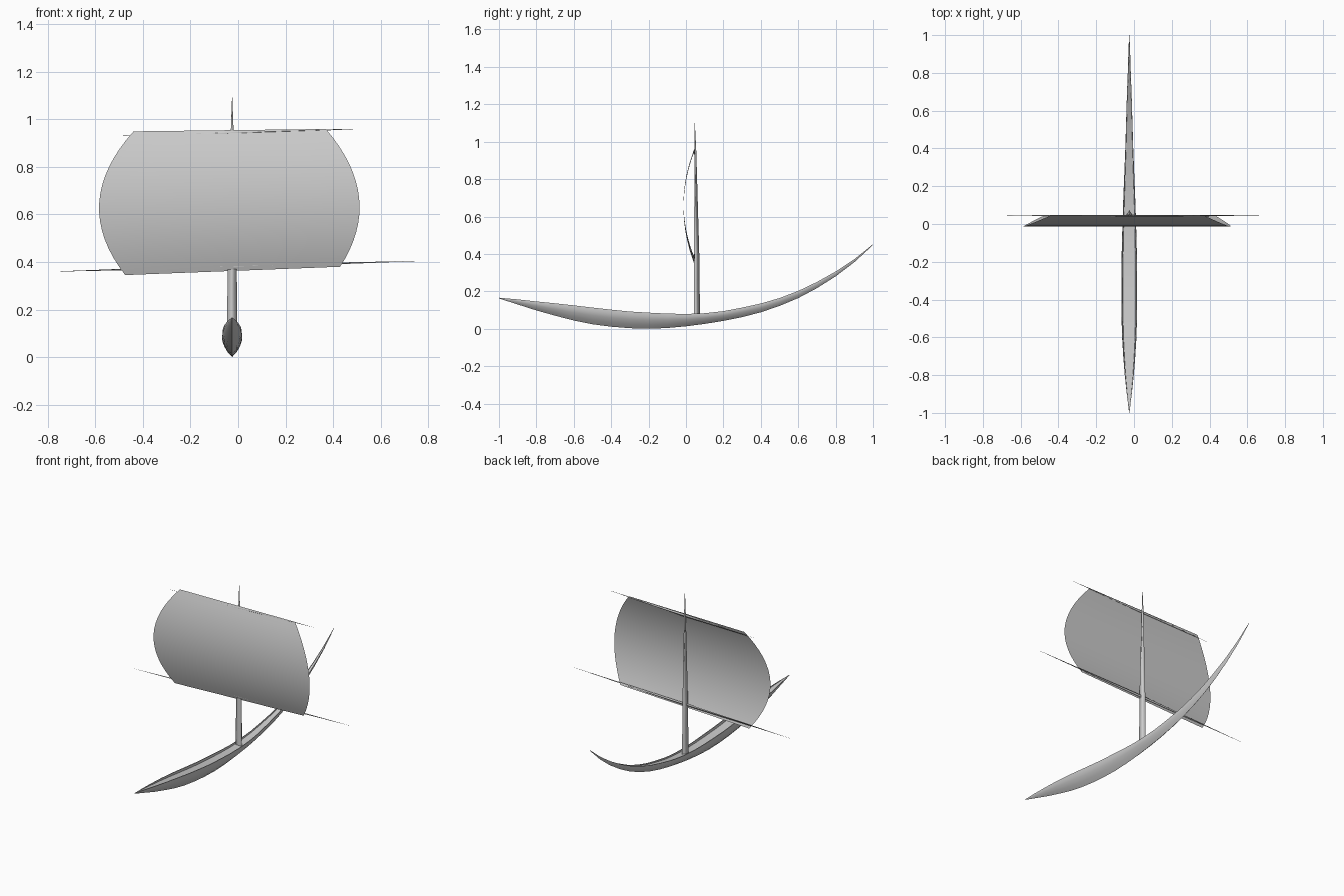
import bpy, bmesh
from mathutils import Vector

if "Cube" in bpy.data.objects:
    bpy.data.objects.remove(bpy.data.objects["Cube"])

CX = -0.025  # centre line of hull and mast


def make(name, bm, angle=0.7):
    bmesh.ops.remove_doubles(bm, verts=bm.verts, dist=1e-5)
    bmesh.ops.recalc_face_normals(bm, faces=bm.faces)
    me = bpy.data.meshes.new(name)
    bm.to_mesh(me)
    bm.free()
    ob = bpy.data.objects.new(name, me)
    bpy.context.collection.objects.link(ob)
    bpy.ops.object.select_all(action='DESELECT')
    bpy.context.view_layer.objects.active = ob
    ob.select_set(True)
    bpy.ops.object.shade_smooth_by_angle(angle=angle)
    return ob


def loft(name, rows, closed, angle=0.7):
    """Bridge successive rows of points with quads."""
    bm = bmesh.new()
    vs = [[bm.verts.new(p) for p in r] for r in rows]
    n = len(rows[0])
    for a, b in zip(vs, vs[1:]):
        for i in range(n if closed else n - 1):
            j = (i + 1) % n
            bm.faces.new((a[i], a[j], b[j], b[i]))
    return make(name, bm, angle)


# Hull stations: y, keel z, gunwale z, half width
stations = [
    (-1.0, .162, .166, .001), (-.9, .130, .157, .013), (-.8, .098, .146, .024),
    (-.7, .070, .136, .032), (-.6, .044, .125, .038), (-.5, .024, .113, .041),
    (-.4, .011, .102, .042), (-.3, .003, .092, .042), (-.2, .000, .086, .041),
    (-.1, .004, .081, .039), (0, .013, .079, .036), (.1, .026, .083, .033),
    (.2, .042, .094, .029), (.3, .062, .113, .025), (.4, .088, .135, .021),
    (.5, .122, .164, .018), (.6, .164, .202, .015), (.7, .217, .250, .012),
    (.8, .280, .306, .008), (.9, .356, .372, .005), (1.0, .448, .452, .001)]
# Half section from rim inner edge to keel: width factor, depth factor
half = [(.80, .16), (.86, 0), (.97, 0), (1, .22), (.82, .47), (.48, .75)]
rows = []
for y, k, g, w in stations:
    pts = [(CX + w * a, y, g - (g - k) * d) for a, d in half]
    pts.append((CX, y, k))
    pts += [(CX - w * a, y, g - (g - k) * d) for a, d in reversed(half)]
    rows.append(pts)
loft("hull", rows, True)


def spar(name, stops, u, v):
    """Three-sided tapered pole through (point, radius) stops."""
    sec = [(-1, -.5), (1, -.5), (0, 1)]
    u, v = Vector(u), Vector(v)
    loft(name, [[Vector(p) + u * a * r + v * b * r for a, b in sec]
                for p, r in stops], True, 2.2)


# Mast with vertical front face
spar("mast", [((CX, .053, .06), .022), ((CX, .052, .4), .019),
              ((CX, .049, .95), .006), ((CX, .047, 1.1), .0005)],
     (1, 0, 0), (0, 1, 0))

# Tilted yards, needle pointed at both ends
for name, x0, z0, x1, z1 in (("upper_yard", -.51, .93, .5, .96),
                             ("lower_yard", -.765, .36, .755, .404)):
    a, b = Vector((x0, .045, z0)), Vector((x1, .045, z1))
    spar(name, [(a, .0004), (a.lerp(b, .5), .008), (b, .0004)],
         (0, 0, 1), (0, -1, 0))

# Sail bulging forward and sideways
rows = []
N = 16
for i in range(N + 1):
    t = i / N
    s = 4 * t * (1 - t)
    y = .045 - .058 * s
    left = Vector((-.475 + .035 * t - .127 * s, y, .345 + .605 * t))
    right = Vector((.43 - .06 * t + .11 * s, y, .38 + .58 * t))
    rows.append([left.lerp(right, j / 6) for j in range(7)])
loft("sail", rows, False)
